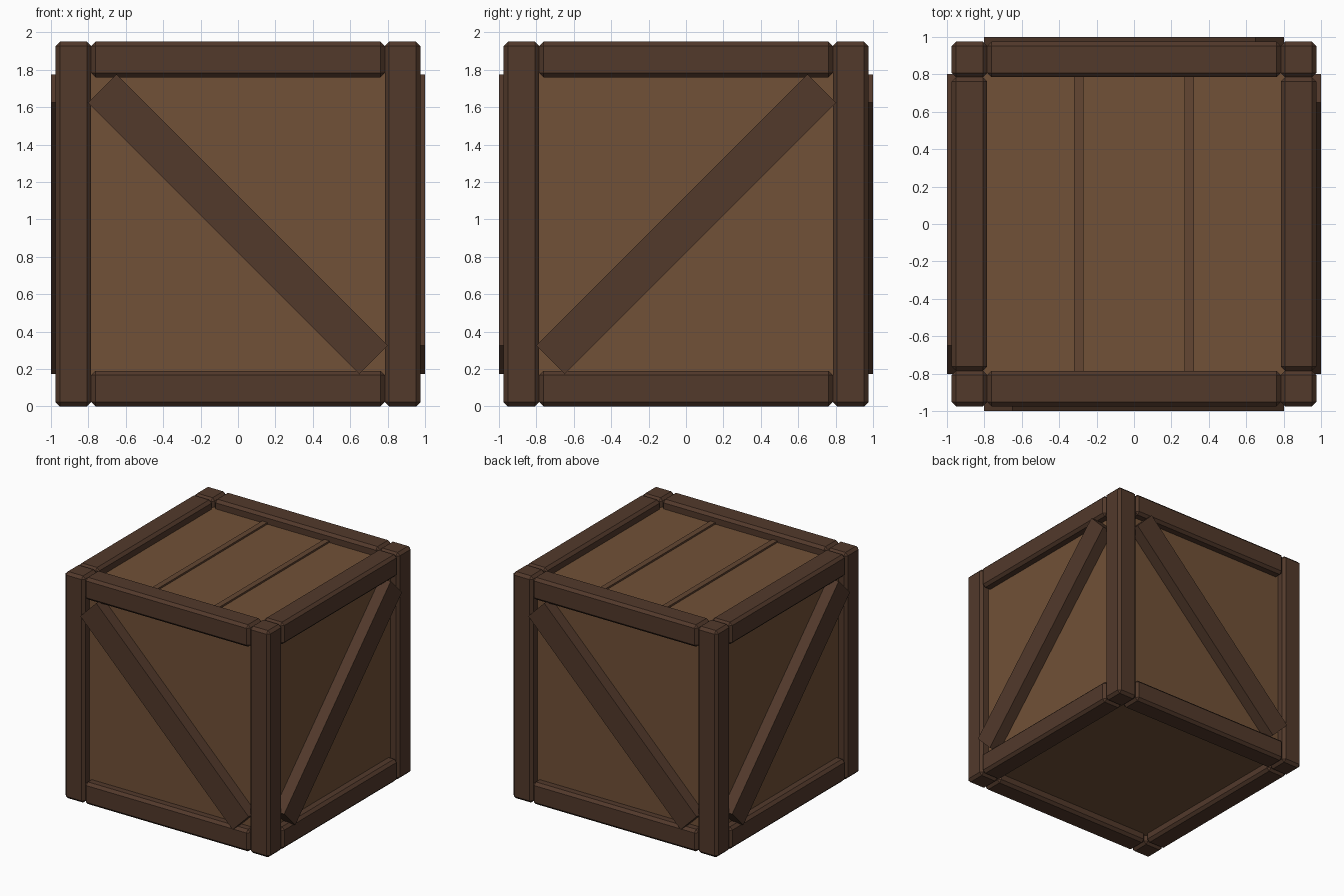
import bpy, math

if "Cube" in bpy.data.objects:
    bpy.data.objects.remove(bpy.data.objects["Cube"])


def material(name, rgb):
    m = bpy.data.materials.new(name)
    m.diffuse_color = (*rgb, 1)
    m.use_nodes = True
    m.node_tree.nodes["Principled BSDF"].inputs["Base Color"].default_value = m.diffuse_color
    return m


FRAME = material("dark_wood", (0.084, 0.041, 0.024))
PANEL = material("light_wood", (0.165, 0.082, 0.038))
STRIP = material("strip_wood", (0.125, 0.061, 0.032))


def box(name, loc, size, mat, rot=(0, 0, 0), bevel=0):
    bpy.ops.mesh.primitive_cube_add(size=1, location=loc, rotation=rot)
    ob = bpy.context.object
    ob.name = name
    ob.scale = size
    bpy.ops.object.transform_apply(location=False, rotation=False, scale=True)
    ob.data.materials.append(mat)
    if bevel:
        b = ob.modifiers.new("chamfer", 'BEVEL')
        b.width = bevel
        b.segments = 1
    return ob


H = 1.95            # frame height
MID = H / 2
T = 0.19            # beam thickness
C = MID - T / 2     # beam centre line
L = 2 * (MID - T)   # rail length between posts
BEV = 0.023

# Panelled body
box("crate_body", (0, 0, MID), (1.8, 1.8, 1.8), PANEL)

# Strips across the lid
for x in (-0.295, 0.295):
    box("lid_strip", (x, 0, MID + 0.9), (0.05, 1.6, 0.03), STRIP)

for s in (-1, 1):
    # Corner posts
    for t in (-1, 1):
        box("corner_post", (s * C, t * C, MID), (T, T, H), FRAME, bevel=BEV)
    # Top and bottom rails
    for z in (T / 2, H - T / 2):
        box("cross_rail", (0, s * C, z), (L, T, T), FRAME, bevel=BEV)
        box("side_rail", (s * C, 0, z), (T, L, T), FRAME, bevel=BEV)
    # Diagonal braces, opposite faces turned half way round
    box("cross_brace", (0, s * 0.935, MID), (2.05, 0.13, 0.215), FRAME,
        rot=(0, -s * math.radians(45), 0))
    box("side_brace", (s * 0.935, 0, MID), (0.13, 2.05, 0.215), FRAME,
        rot=(s * math.radians(45), 0, 0))
